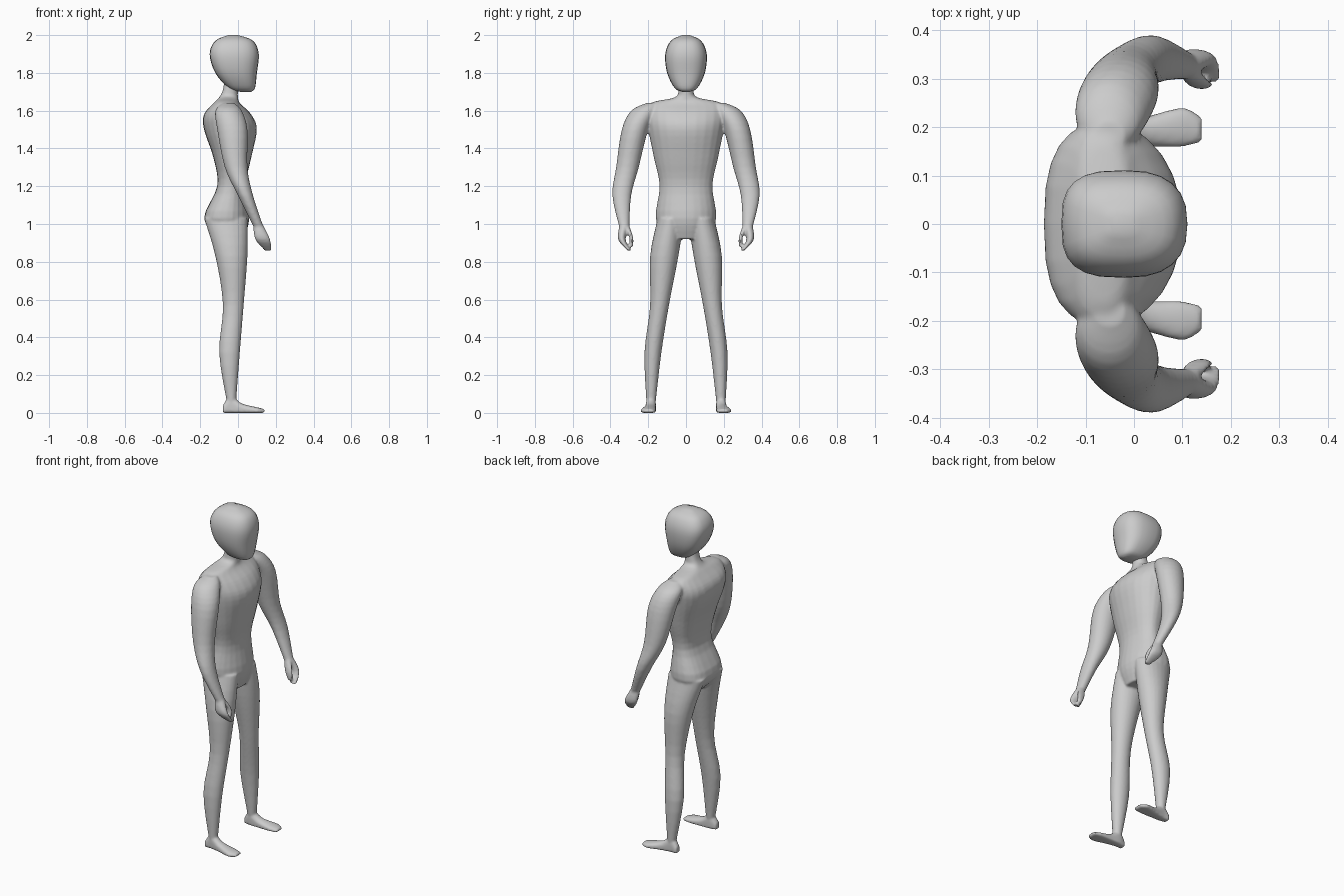
import bpy, bmesh
from math import cos, sin, pi, copysign
from mathutils import Vector

if "Cube" in bpy.data.objects:
    bpy.data.objects.remove(bpy.data.objects["Cube"], do_unlink=True)

shade = (.6, .6, .6, 1)
grey = bpy.data.materials.new("plain grey")
grey.use_nodes = True
grey.diffuse_color = shade
grey.node_tree.nodes["Principled BSDF"].inputs["Base Color"].default_value = shade


def rounded(value, squareness):
    return copysign(abs(value) ** (2 / squareness), value)


def flowing(stations, steps=4):
    """Fill in a smooth curve of sections between the given ones."""
    keys = [Vector(s) for s in stations]
    padded = [keys[0]] + keys + [keys[-1]]
    sections = []
    for before, a, b, after in zip(padded, padded[1:], padded[2:], padded[3:]):
        leave, arrive = (b - before) / 2, (after - a) / 2
        for step in range(steps):
            t = step / steps
            bend = 3 * (b - a) - 2 * leave - arrive
            twist = 2 * (a - b) + leave + arrive
            sections.append(a + t * (leave + t * (bend + t * twist)))
    return sections + [keys[-1]]


def loft(name, stations, along="z", front=2, back=2, sides=24, mirror=1):
    """Each station: place along the axis, low and high of the section, inner and outer y."""
    bm = bmesh.new()
    rings = []
    for place, low, high, inner, outer in flowing(stations):
        ring = []
        for i in range(sides):
            angle = 2 * pi * i / sides
            squareness = front if cos(angle) > 0 else back
            across = (low + high) / 2 + (high - low) / 2 * rounded(cos(angle), squareness)
            y = (inner + outer) / 2 + (outer - inner) / 2 * rounded(sin(angle), squareness)
            point = (across, y * mirror, place) if along == "z" else (place, y * mirror, across)
            ring.append(bm.verts.new(point))
        rings.append(ring)
    for ring, above in zip(rings, rings[1:]):
        for i in range(sides):
            bm.faces.new((ring[i - 1], ring[i], above[i], above[i - 1]))
    bm.faces.new(rings[0])
    bm.faces.new(rings[-1])
    bmesh.ops.recalc_face_normals(bm, faces=bm.faces)
    mesh = bpy.data.meshes.new(name)
    bm.to_mesh(mesh)
    bm.free()
    mesh.materials.append(grey)
    part = bpy.data.objects.new(name, mesh)
    bpy.context.collection.objects.link(part)
    return part


def pair(name, stations, **options):
    """Build a limb on each side of the body."""
    return [loft(name + suffix, stations, mirror=side, **options)
            for suffix, side in (("_left", 1), ("_right", -1))]


def centred(rows):
    return [(place, low, high, -half, half) for place, low, high, half in rows]


def select(parts):
    bpy.ops.object.select_all(action='DESELECT')
    for part in parts:
        part.select_set(True)
    bpy.context.view_layer.objects.active = parts[0]


# Torso and neck, flatter across the back than the chest
torso = loft("body", centred([
    (.92, -.1, .03, .1), (1.03, -.18, .06, .16), (1.2, -.11, .04, .14),
    (1.35, -.13, .07, .17), (1.5, -.18, .1, .2), (1.58, -.18, .07, .21),
    (1.64, -.13, .01, .19), (1.67, -.1, 0, .06), (1.71, -.08, 0, .04),
    (1.78, -.07, 0, .04)]), back=2.7)

# Legs, from ankle to hip
legs = pair("leg", [
    (.06, -.06, -.01, .16, .21), (.32, -.1, .01, .13, .22), (.57, -.08, .03, .09, .19),
    (.83, -.12, .05, .04, .19), (1.03, -.18, .05, .01, .15)])

# Feet with nearly flat soles, from heel to toe
feet = pair("foot", [
    (-.08, 0, .04, .17, .21), (-.04, 0, .09, .16, .21), (.02, 0, .05, .16, .22),
    (.1, 0, .03, .16, .24), (.14, 0, .02, .17, .22)], along="x", back=6)

# Arms, from wrist to shoulder
arms = pair("arm", [
    (.97, .09, .14, .3, .35), (1.15, 0, .08, .29, .39), (1.3, -.07, .05, .25, .37),
    (1.5, -.11, .05, .2, .34), (1.6, -.12, .02, .15, .29), (1.64, -.08, -.02, .15, .21)])

# Cupped fingers and thumbs
fingers = pair("fingers", [
    (.86, .14, .18, .29, .31), (.92, .09, .17, .32, .36), (1, .08, .13, .3, .35)])
thumbs = pair("thumb", [
    (.88, .13, .16, .28, .3), (.93, .11, .16, .28, .3), (.99, .09, .13, .3, .33)])

# Fuse the figure into one smooth skin
select([torso] + legs + feet + arms + fingers + thumbs)
bpy.ops.object.join()
fuse = torso.modifiers.new("fuse", 'REMESH')
fuse.mode = 'VOXEL'
fuse.voxel_size = .007
soften = torso.modifiers.new("soften", 'SMOOTH')
soften.iterations = 4
for modifier in ("fuse", "soften"):
    bpy.ops.object.modifier_apply(modifier=modifier)
bpy.ops.object.shade_smooth_by_angle(angle=pi / 3)

# Head, rounded above and narrowing to the chin
head = loft("head", centred([
    (1.7, .01, .07, .02), (1.72, -.05, .09, .06), (1.8, -.12, .1, .1),
    (1.9, -.15, .11, .11), (1.97, -.12, .08, .08), (2, -.05, 0, .02)]),
    front=2.5, back=3)
select([head])
bpy.ops.object.shade_smooth_by_angle(angle=pi / 3)
